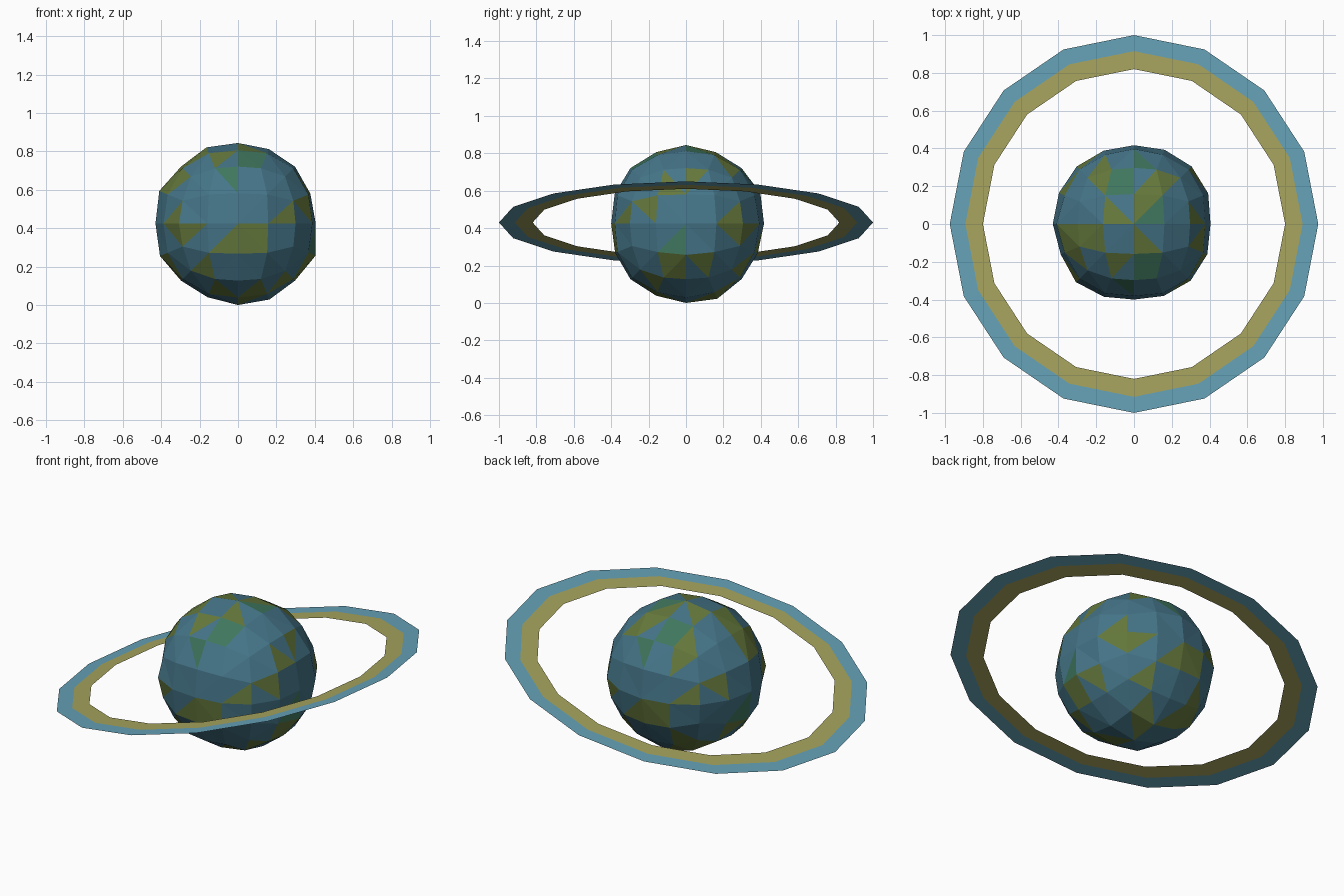
import bpy, bmesh, math
from mathutils import Vector

if "Cube" in bpy.data.objects:
    bpy.data.objects.remove(bpy.data.objects["Cube"])

CZ = 0.424  # planet centre height


def material(name, rgb):
    m = bpy.data.materials.new(name)
    m.diffuse_color = (*rgb, 1)
    m.use_nodes = True
    m.node_tree.nodes["Principled BSDF"].inputs["Base Color"].default_value = m.diffuse_color
    return m


def add_object(name, bm, mats):
    me = bpy.data.meshes.new(name)
    bm.to_mesh(me)
    bm.free()
    for m in mats:
        me.materials.append(m)
    ob = bpy.data.objects.new(name, me)
    bpy.context.collection.objects.link(ob)
    return ob


sea = material("sea", (0.06, 0.18, 0.25))
land = material("land", (0.13, 0.19, 0.045))
coast = material("coast", (0.05, 0.18, 0.11))
ring_blue = material("ring_blue", (0.13, 0.36, 0.47))
ring_sand = material("ring_sand", (0.38, 0.37, 0.11))

# Uneven radii around the three main circles, every 22.5 degrees
RADII = {
    (0, 2): [.405, .408, .42, .42, .42, .43, .42, .444, .43, .44, .42, .415, .424, .428, .42, .437],
    (1, 2): [.417, .43, .42, .414, .42, .414, .42, .413, .40, .41, .42, .417, .424, .435, .42, .415],
    (0, 1): [.405, .425, .431, .425, .42, .42, .43, .43, .43, .42, .435, .417, .40, .412, .424, .42],
}


def radius(d):
    for (a, b), table in RADII.items():
        if abs(d[3 - a - b]) < 1e-4:
            return table[round(math.atan2(d[b], d[a]) / (math.pi / 8)) % 16]
    return 0.425


# Planet: cube sphere, 4 x 4 per side, diagonals radiating from each side's middle
bm = bmesh.new()
for axis in range(3):
    for sign in (-1, 1):
        def vert(i, j):
            p = Vector((0, 0, 0))
            p[axis] = sign
            p[(axis + 1) % 3] = math.tan(i * math.pi / 8)
            p[(axis + 2) % 3] = math.tan(j * math.pi / 8)
            p.normalize()
            return p * radius(p)
        g = {(i, j): bm.verts.new(vert(i, j)) for i in range(-2, 3) for j in range(-2, 3)}
        for i in range(-2, 2):
            for j in range(-2, 2):
                q = [g[i, j], g[i + 1, j], g[i + 1, j + 1], g[i, j + 1]]
                if (i < 0) != (j < 0):
                    q = q[1:] + q[:1]
                bm.faces.new((q[0], q[1], q[2]))
                bm.faces.new((q[0], q[2], q[3]))
bmesh.ops.remove_doubles(bm, verts=bm.verts, dist=0.001)
bmesh.ops.recalc_face_normals(bm, faces=bm.faces)

# Land patches, as spots seen along one axis (offsets from the planet centre)
FRONT = [(.11, -.05), (.05, -.11), (-.05, -.13), (.27, .03), (.33, .11), (-.18, -.22),
         (.08, -.36), (-.15, .34), (-.24, .31), (-.3, .24)]
SIDE = [(-.3, .07), (-.2, .06), (.28, .03), (.23, -.04), (.32, -.03), (0, -.22),
        (-.1, -.22), (.1, -.22), (-.2, -.25), (.05, .27), (-.1, .24), (.22, .28)]
TOP = [(-.1, .05), (-.2, .25), (-.15, .3), (-.18, .18), (.05, .11), (.1, .22),
       (.05, -.1), (-.12, -.2), (-.35, -.08), (-.3, -.05)]
faces = list(bm.faces)


def paint(spots, axis, sign, slot):
    a, b = [k for k in range(3) if k != axis]
    for u, v in spots:
        p = Vector((0, 0, 0))
        p[a], p[b] = u, v
        p[axis] = sign * math.sqrt(max(0.0, 0.4 ** 2 - u * u - v * v))
        f = min(faces, key=lambda f: (f.calc_center_median() - p).length)
        f.material_index = slot


flip = lambda spots: [(-u, v) for u, v in spots]
for spots, slot in ((FRONT[:7], 1), ([(-.05, .21), (.05, .31), (.1, .33)], 2)):
    paint(flip(spots), 1, 1, slot)
for spots, slot in ((SIDE[:9], 1), ([(-.05, -.07)], 2)):
    paint(flip(spots), 0, -1, slot)
paint(TOP[2:8], 2, -1, 1)
for spots, axis, sign in ((FRONT, 1, -1), (SIDE, 0, 1), (TOP, 2, 1)):
    paint(spots, axis, sign, 1)
paint([(-.05, .21), (.05, .31), (.1, .33)], 1, -1, 2)
paint([(-.05, -.07)], 0, 1, 2)
paint([(.11, .06), (.1, -.25)], 2, 1, 2)
add_object("planet", bm, [sea, land, coast]).location = (0, 0, CZ)

# Ring: flat 16-sided band in two colours, tilted up towards +x
bm = bmesh.new()
loops = [[bm.verts.new((r * math.cos(k * math.pi / 8), r * math.sin(k * math.pi / 8), 0))
          for k in range(16)] for r in (0.82, 0.915, 1.0)]
for s in range(2):
    for k in range(16):
        n = (k + 1) % 16
        f = bm.faces.new((loops[s][k], loops[s + 1][k], loops[s + 1][n], loops[s][n]))
        f.material_index = s
ring = add_object("ring", bm, [ring_sand, ring_blue])
ring.location = (0, 0, 0.43)
ring.rotation_euler = (0, -math.radians(12.7), 0)
